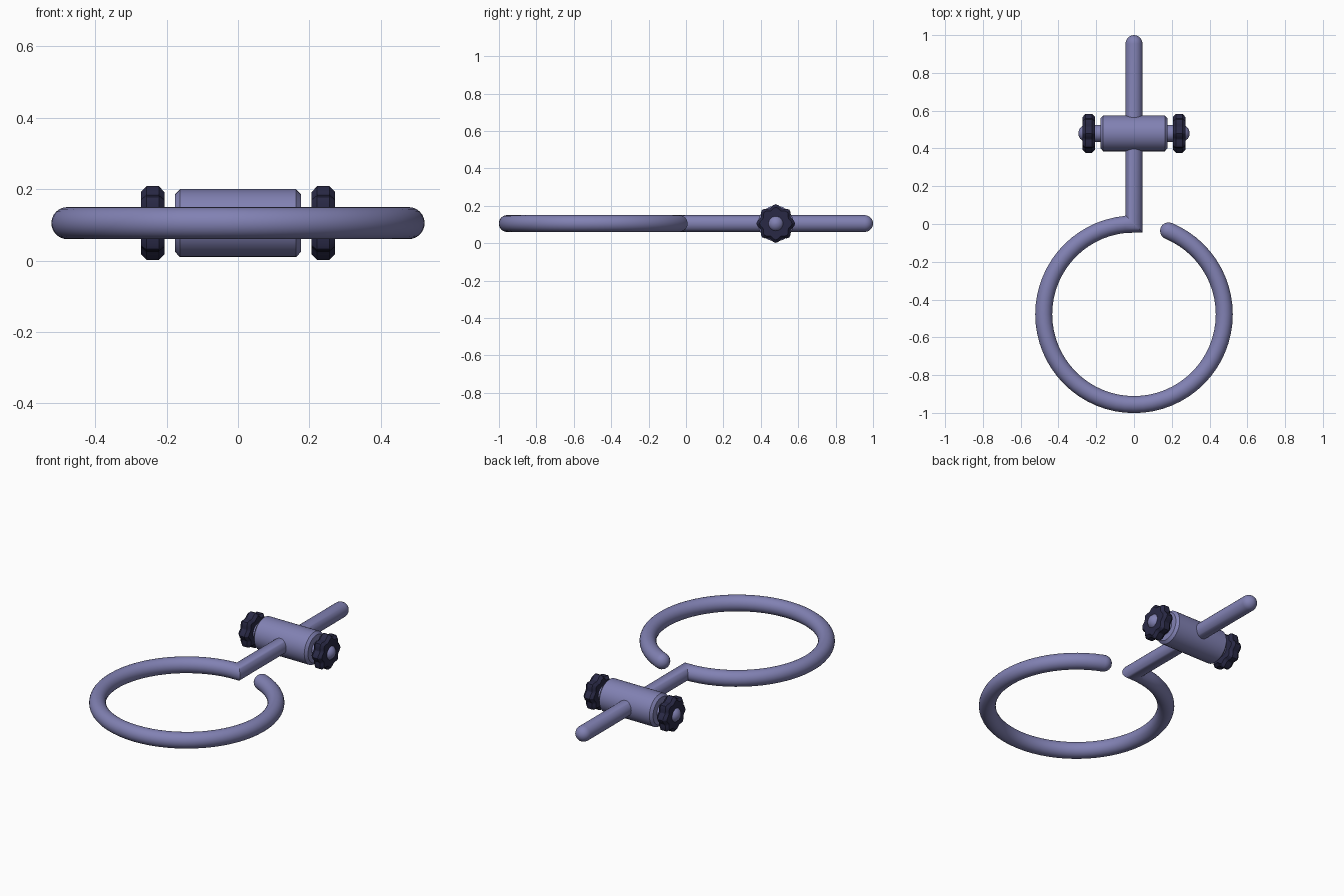
import bpy, bmesh
from math import sin, cos, pi, radians
from mathutils import Vector

if "Cube" in bpy.data.objects:
    bpy.data.objects.remove(bpy.data.objects["Cube"], do_unlink=True)

Z = 0.105           # height of every axis
TUBE = 0.045        # rod radius
RING = 0.478        # ring centreline radius
CLAMP_Y = 0.48


def material(name, color):
    m = bpy.data.materials.new(name)
    m.use_nodes = True
    m.diffuse_color = color
    m.node_tree.nodes["Principled BSDF"].inputs["Base Color"].default_value = color
    return m


steel = material("blue grey metal", (0.22, 0.22, 0.45, 1))
dark = material("dark navy plastic", (0.022, 0.022, 0.06, 1))


def loft(name, sections, mat, angle=35):
    """Skin a list of equal-length point loops and close both ends."""
    bm = bmesh.new()
    loops = [[bm.verts.new(p) for p in s] for s in sections]
    n = len(loops[0])
    for a, b in zip(loops, loops[1:]):
        for i in range(n):
            j = (i + 1) % n
            bm.faces.new((a[i], a[j], b[j], b[i]))
    bm.faces.new(loops[0])
    bm.faces.new(loops[-1])
    bmesh.ops.recalc_face_normals(bm, faces=bm.faces)
    mesh = bpy.data.meshes.new(name)
    bm.to_mesh(mesh)
    bm.free()
    mesh.materials.append(mat)
    ob = bpy.data.objects.new(name, mesh)
    bpy.context.collection.objects.link(ob)
    bpy.ops.object.select_all(action="DESELECT")
    ob.select_set(True)
    bpy.context.view_layer.objects.active = ob
    bpy.ops.object.shade_smooth_by_angle(angle=radians(angle))
    return ob


def turned(name, profile, mat, sides=32):
    """Round part along x from (x, radius) pairs."""
    return loft(name, [[(x, CLAMP_Y + r * cos(2 * pi * i / sides),
                         Z + r * sin(2 * pi * i / sides)) for i in range(sides)]
                       for x, r in profile], mat)


# Bent rod: open ring, mitred corner, straight shank, rounded ends
def tube_loop(pos, side, radius, sides=24):
    return [pos + side * (radius * cos(2 * pi * i / sides))
            + Vector((0, 0, radius * sin(2 * pi * i / sides))) for i in range(sides)]


dome = [radians(a) for a in (85, 68, 51, 34, 17)]
centre = Vector((0, -RING, Z))
start, segments = radians(22.5), 60
sections = []
for k in range(segments):
    a = start + (2 * pi - start) * k / segments
    out = Vector((sin(a), cos(a), 0))
    pos = centre + out * RING
    if k == 0:
        back = Vector((-cos(a), sin(a), 0))
        sections += [tube_loop(pos + back * TUBE * sin(d), out, TUBE * cos(d)) for d in dome]
    sections.append(tube_loop(pos, out, TUBE))
corner, tip = Vector((0, 0, Z)), Vector((0, 1 - TUBE, Z))
left = Vector((-1, 0, 0))
sections.append(tube_loop(corner, Vector((-1, 1, 0)), TUBE))
sections.append(tube_loop(tip, left, TUBE))
sections += [tube_loop(tip + Vector((0, TUBE * sin(d), 0)), left, TUBE * cos(d))
             for d in reversed(dome)]
loft("bent_rod", sections, steel, angle=40)

# Clamp barrel with chamfered rims
turned("clamp_barrel", [(-0.177, 0.08), (-0.163, 0.095), (0.163, 0.095), (0.177, 0.08)], steel)

# Cross screw with domed ends
end = [(0.25 + TUBE * sin(d), TUBE * cos(d)) for d in reversed(dome)]
half = [(0.25, TUBE)] + end
turned("cross_screw", [(-x, r) for x, r in reversed(half)] + half, steel, 24)


# Fluted knobs with chamfered edges
def knob_loop(x, scale, lobes=8, steps=6):
    n = lobes * steps
    loop = []
    for i in range(n):
        a = 2 * pi * i / n
        r = scale * (0.095 + 0.0085 * cos(lobes * a))
        loop.append((x, CLAMP_Y + r * cos(a), Z + r * sin(a)))
    return loop


for name, s in (("left_knob", 1), ("right_knob", -1)):
    loft(name, [knob_loop(s * x, k) for x, k in
                ((0.206, 0.84), (0.222, 1), (0.256, 1), (0.272, 0.84))], dark, angle=30)
